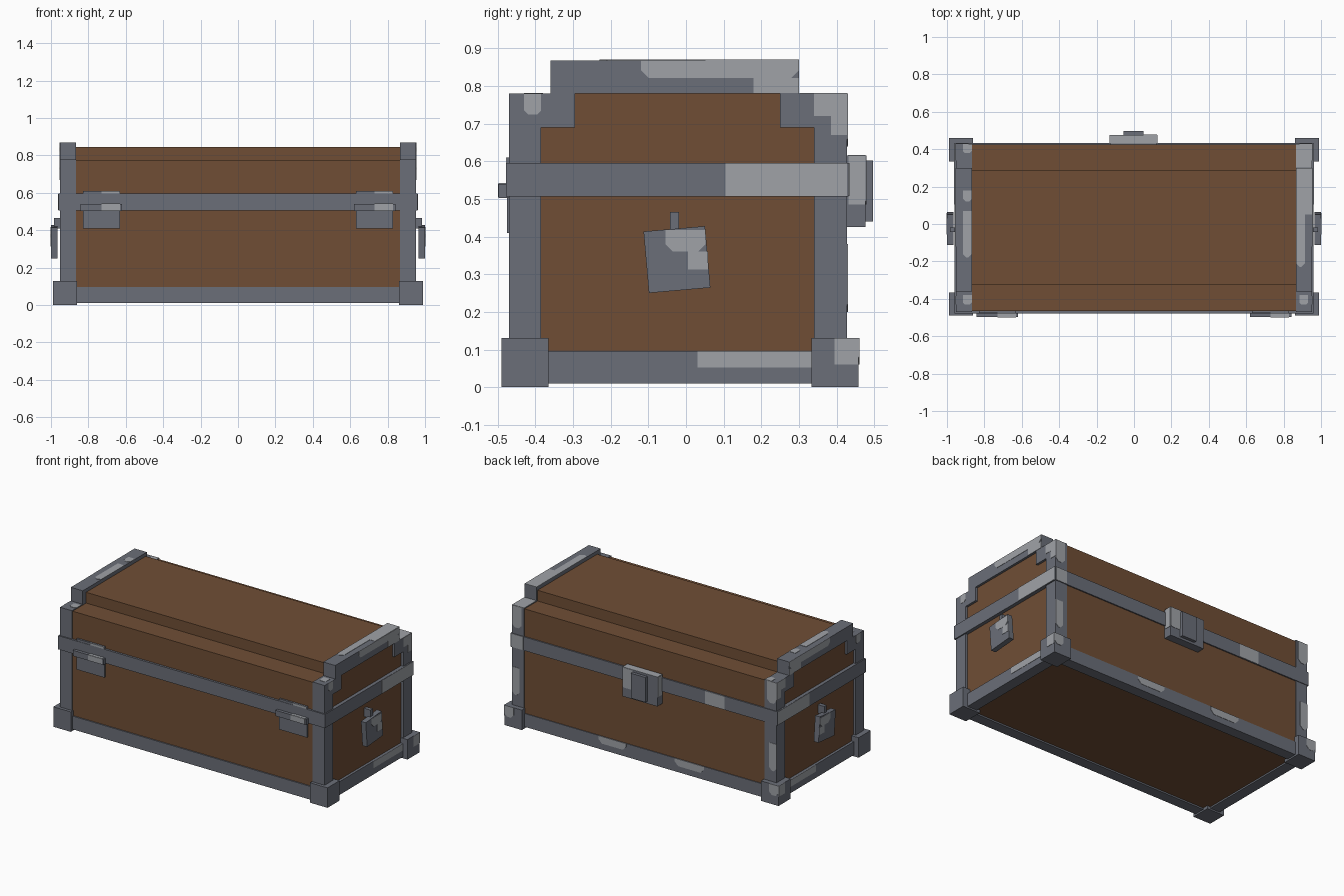
import bpy, bmesh, math
from mathutils import Vector, Matrix

cube = bpy.data.objects.get("Cube")
if cube:
    bpy.data.objects.remove(cube, do_unlink=True)


def material(name, rgb):
    m = bpy.data.materials.new(name)
    m.use_nodes = True
    m.diffuse_color = (*rgb, 1)
    m.node_tree.nodes["Principled BSDF"].inputs["Base Color"].default_value = (*rgb, 1)
    return m


WOOD = material("brown wood", (0.16, 0.076, 0.036))
IRON = material("dark iron", (0.145, 0.157, 0.188))
WORN = material("worn iron", (0.35, 0.365, 0.39))


def finish(name, bm, mat):
    bmesh.ops.recalc_face_normals(bm, faces=bm.faces)
    mesh = bpy.data.meshes.new(name)
    bm.to_mesh(mesh)
    bm.free()
    mesh.materials.append(mat)
    ob = bpy.data.objects.new(name, mesh)
    bpy.context.collection.objects.link(ob)
    return ob


def box(name, x, y, z, mat=IRON):
    """Box from (low, high) pairs."""
    bm = bmesh.new()
    bmesh.ops.create_cube(bm, size=1)
    for v in bm.verts:
        v.co = [sum(p) / 2 + c * (p[1] - p[0]) for c, p in zip(v.co, (x, y, z))]
    return finish(name, bm, mat)


def prism(name, points, depth, mat):
    """Polygon of 3D points pushed along the depth vector."""
    bm = bmesh.new()
    face = bm.faces.new([bm.verts.new(p) for p in points])
    moved = bmesh.ops.extrude_face_region(bm, geom=[face], use_keep_orig=True)["geom"]
    bmesh.ops.translate(bm, vec=depth, verts=[g for g in moved if isinstance(g, bmesh.types.BMVert)])
    return finish(name, bm, mat)


def patch(name, axis, level, u, v, cut=0.0):
    """Thin worn plate on a face; lower corners are clipped by cut."""
    pts = [(u[0], v[1]), (u[0], v[0] + cut), (u[0] + cut, v[0]),
           (u[1] - cut, v[0]), (u[1], v[0] + cut), (u[1], v[1])]
    if not cut:
        pts = [(u[0], v[1]), (u[0], v[0]), (u[1], v[0]), (u[1], v[1])]
    place = {"x": lambda a, b: (level, a, b), "y": lambda a, b: (a, level, b),
             "z": lambda a, b: (a, b, level)}[axis]
    out = Vector([0.003 * math.copysign(1, level) if a == axis else 0 for a in "xyz"])
    return prism(name, [Vector(place(*p)) - out / 3 for p in pts], out, WORN)


# Main dimensions
FRONT, BACK, END, INNER = -0.47, 0.428, 0.953, 0.867
SIDES = (("right_end", 1), ("left_end", -1))


def span(side, a, b):
    return tuple(sorted((side * a, side * b)))


# Wooden body with stepped lid
lid = [(FRONT + .006, .02), (FRONT + .006, .775), (-.325, .775), (-.325, .845),
       (.29, .845), (.29, .775), (BACK - .004, .775), (BACK - .004, .02)]
prism("wooden_body", [(-.938, y, z) for y, z in lid], (1.876, 0, 0), WOOD)

# Stepped iron arch at each end
arch = [(FRONT, .01), (FRONT, .78), (-.36, .78), (-.36, .868), (.30, .868), (.30, .78),
        (BACK, .78), (BACK, .01), (.34, .01), (.34, .69), (.25, .69), (.25, .78),
        (-.295, .78), (-.295, .69), (-.385, .69), (-.385, .01)]
for end, s in SIDES:
    prism(end + "_arch", [(s * INNER, y, z) for y, z in arch], (s * (END - INNER), 0, 0), IRON)

# Base bars and middle bands
for label, low, high, grow, deep in (("base_bar", .01, .096, .002, .07), ("middle_band", .507, .596, .008, .05)):
    z = (low, high)
    f, b, e = FRONT - grow, BACK + grow / 2, END + grow
    box("front_" + label, (-e, e), (f, f + deep), z)
    box("back_" + label, (-e, e), (b - deep, b), z)
    for end, s in SIDES:
        box(end + "_" + label, span(s, e - deep, e), (f + deep, b - deep), z)

for end, s in SIDES:
    # Corner feet
    box(end + "_front_foot", span(s, .862, .988), (-.49, -.365), (0, .13))
    box(end + "_back_foot", span(s, .862, .988), (.333, .459), (0, .13))

    # Hinges
    box(end + "_hinge_plate", span(s, .63, .83), (-.476, -.455), (.41, .61))
    box(end + "_hinge_knuckle", span(s, .62, .842), (-.498, -.47), (.503, .54))

    # Tilted handle plate with its mount
    handle = box(end + "_handle", span(s, .966, 1), (-.082, .082), (-.082, .082))
    handle.data.transform(Matrix.Translation((0, -.024, .339)) @ Matrix.Rotation(math.radians(5), 4, "X"))
    box(end + "_handle_mount", span(s, .93, .984), (-.043, -.018), (.41, .465))

    # Worn marks shared by both ends
    face = s * END
    patch(end + "_worn_ridge", "x", face, (-.12, .30), (.822, .868), .02)
    patch(end + "_worn_shoulder", "x", face, (.18, .30), (.781, .822))
    patch(end + "_worn_front_shoulder", "x", face, (-.43, -.385), (.725, .78), .01)
    patch(end + "_worn_back_shoulder", "x", face, (.385, BACK), (.67, .78))
    patch(end + "_worn_shoulder_edge", "x", face, (.34, .385), (.72, .78))
    patch(end + "_worn_band", "x", s * (END + .008), (.105, BACK), (.508, .595))
    patch(end + "_worn_base", "x", s * (END + .002), (.03, .333), (.052, .096))
    patch(end + "_worn_foot", "x", s * .988, (.395, .459), (.06, .13))
    patch(end + "_worn_handle", "x", s, (-.055, .052), (.36, .418), .02)
    patch(end + "_worn_handle_edge", "x", s, (.005, .058), (.312, .36))

# Latch on the back
box("latch_plate", (-.128, .123), (.42, .477), (.425, .615))
box("latch_hasp", (-.055, .05), (.47, .497), (.44, .602))
patch("worn_latch_face", "y", .477, (.05, .123), (.485, .615), .01)
patch("worn_latch_top", "z", .615, (-.128, .123), (.43, .477))
for end, s in SIDES:
    patch(end + "_worn_latch_side", "x", s * .126 - .0025, (.432, .476), (.485, .614))

# Worn marks on the hinges
for label, x in (("left", (-.73, -.63)), ("right", (.73, .83))):
    patch(label + "_worn_knuckle", "y", -.498, x, (.505, .54))
    patch(label + "_worn_hinge", "y", -.476, x, (.596, .61))
    patch(label + "_worn_knuckle_top", "z", .54, x, (-.498, -.478))

# Worn marks on the back bars and posts
for i, x in enumerate(((.13, .33), (-.43, -.22))):
    patch(f"worn_back_base_{i}", "y", BACK + .001, x, (.05, .096), .025)
patch("worn_back_band", "y", BACK + .004, (-.58, -.44), (.508, .595))
patch("worn_back_band_end", "y", BACK + .004, (.87, END), (.508, .595))
for end, s in SIDES:
    patch(end + "_worn_post_top", "y", BACK, span(s, .885, END), (.64, .78), .02)
    patch(end + "_worn_post", "y", BACK, span(s, .9, END), (.2, .38), .02)
    patch(end + "_worn_back_foot", "y", .459, span(s, .92, .988), (.06, .13), .02)

# Worn marks on the top of the arches
patch("worn_left_top", "z", .868, (-.915, -INNER), (-.18, .07), .02)
patch("worn_left_top_spot", "z", .868, (-.915, -INNER), (.12, .18), .015)
patch("worn_left_back_step", "z", .78, (-.915, -INNER), (.38, BACK), .01)
patch("worn_left_front_step", "z", .78, (-.915, -INNER), (-.43, -.38), .01)
patch("worn_right_top", "z", .868, (INNER, .915), (-.23, .2), .02)
patch("worn_right_top_edge", "z", .868, (INNER, END), (.05, .30))
patch("worn_right_back_step", "z", .78, (INNER, END), (.302, BACK))
patch("worn_right_front_step", "z", .78, (.885, .93), (-.43, -.38), .01)
